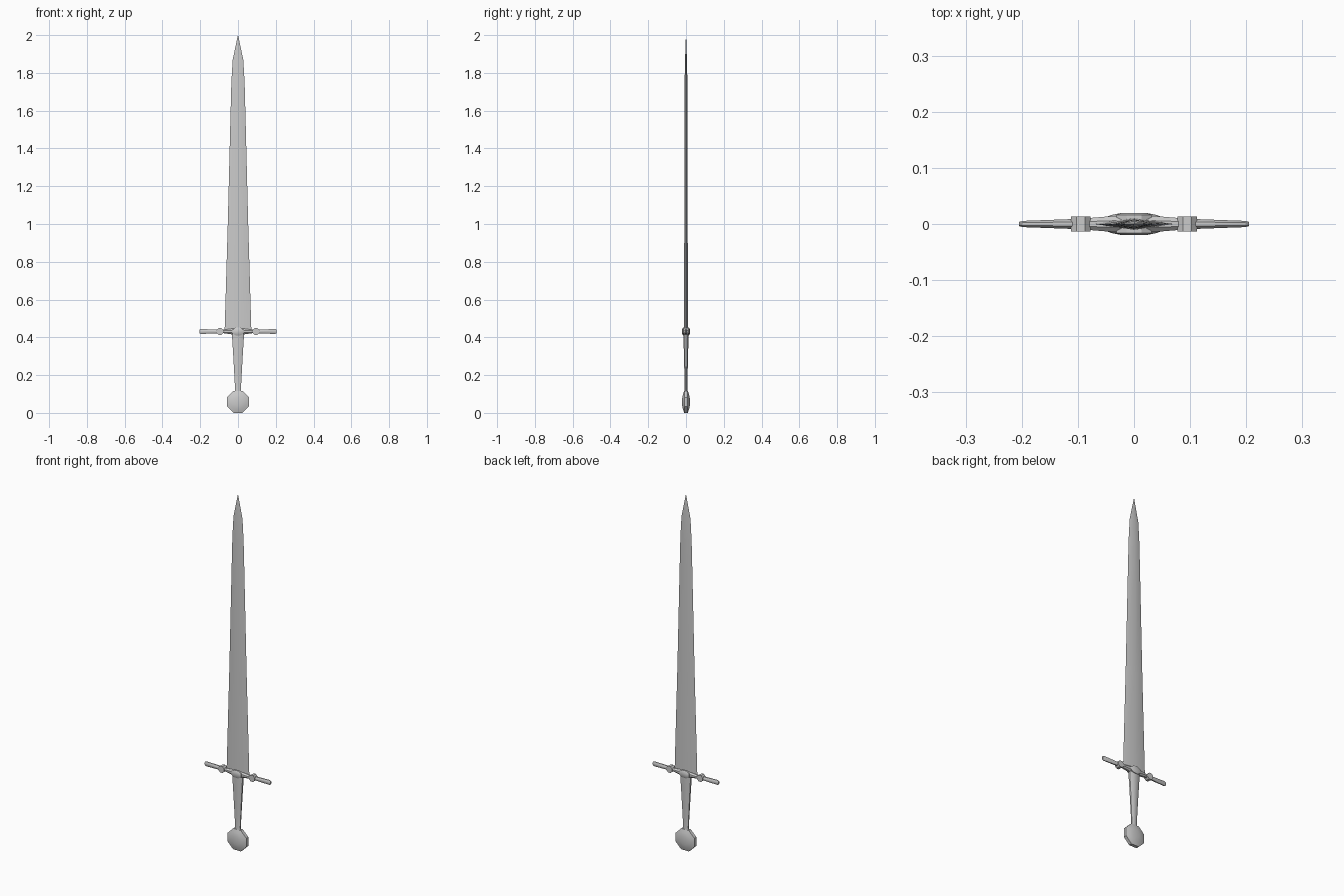
import bpy, bmesh, math
from mathutils import Matrix, Vector

if "Cube" in bpy.data.objects:
    bpy.data.objects.remove(bpy.data.objects["Cube"])


def finish(name, bm, smooth=None):
    bmesh.ops.recalc_face_normals(bm, faces=bm.faces)
    mesh = bpy.data.meshes.new(name)
    bm.to_mesh(mesh)
    bm.free()
    ob = bpy.data.objects.new(name, mesh)
    bpy.context.collection.objects.link(ob)
    if smooth:
        bpy.ops.object.select_all(action='DESELECT')
        ob.select_set(True)
        bpy.context.view_layer.objects.active = ob
        bpy.ops.object.shade_smooth_by_angle(angle=math.radians(smooth))
    return ob


def loft(name, stations, sides, place, phase=0.0, smooth=None):
    """Skin elliptical rings: each station is (distance, half_a, half_b)."""
    bm = bmesh.new()
    rings = []
    for d, a, b in stations:
        angles = [phase + 2 * math.pi * i / sides for i in range(sides)]
        rings.append([bm.verts.new(place(d, a * math.cos(t), b * math.sin(t)))
                      for t in angles])
    for lo, hi in zip(rings, rings[1:]):
        for i in range(sides):
            j = (i + 1) % sides
            bm.faces.new((lo[i], lo[j], hi[j], hi[i]))
    bm.faces.new(rings[0])
    bm.faces.new(rings[-1])
    return finish(name, bm, smooth)


def along_z(d, a, b):
    return (a, b, d)


# Diamond-section blade
loft("blade", [(0.425, 0.071, 0.0105), (1.00, 0.054, 0.009), (1.60, 0.039, 0.008),
               (1.75, 0.035, 0.0075), (1.87, 0.028, 0.005), (2.00, 0.0005, 0.0005)],
     4, along_z, smooth=40)

# Waisted grip
loft("grip", [(0.112, 0.019, 0.009), (0.13, 0.017, 0.008), (0.20, 0.021, 0.009),
              (0.30, 0.027, 0.012), (0.39, 0.033, 0.014), (0.43, 0.033, 0.015)],
     8, along_z, phase=math.pi / 8, smooth=40)

# Guard arms and the turned knuckles on them
for side, s in (("left", -1), ("right", 1)):
    def along_x(d, a, b, s=s):
        return (s * d, b, 0.431 + a)
    loft("guard_arm_" + side,
         [(0.0, 0.018, 0.018), (0.035, 0.016, 0.0155), (0.075, 0.010, 0.012),
          (0.11, 0.011, 0.0095), (0.198, 0.014, 0.006), (0.205, 0.010, 0.004)],
         8, along_x, phase=math.pi / 8, smooth=40)

    def along_y(d, a, b, s=s):
        return (s * 0.095 + a, d, 0.431 + b)
    loft("guard_knuckle_" + side,
         [(-0.0135, 0.019, 0.019), (0.0135, 0.019, 0.019)], 8, along_y,
         phase=math.pi / 8, smooth=40)

# Faceted boss in the middle of the guard
def boss_place(d, a, b):
    return (a, d, 0.431 + b)
loft("guard_boss", [(-0.020, 0.024, 0.015), (-0.016, 0.034, 0.022),
                    (0.016, 0.034, 0.022), (0.020, 0.024, 0.015)],
     8, boss_place, phase=math.pi / 8, smooth=30)

# Octagonal lens-shaped pommel
def pommel_place(d, a, b):
    return (a, d, 0.0585 + b)
loft("pommel", [(-0.020, 0.022, 0.022), (-0.016, 0.044, 0.044), (-0.009, 0.0633, 0.0633),
                (0.009, 0.0633, 0.0633), (0.016, 0.044, 0.044), (0.020, 0.022, 0.022)],
     8, pommel_place, phase=math.pi / 8, smooth=40)
